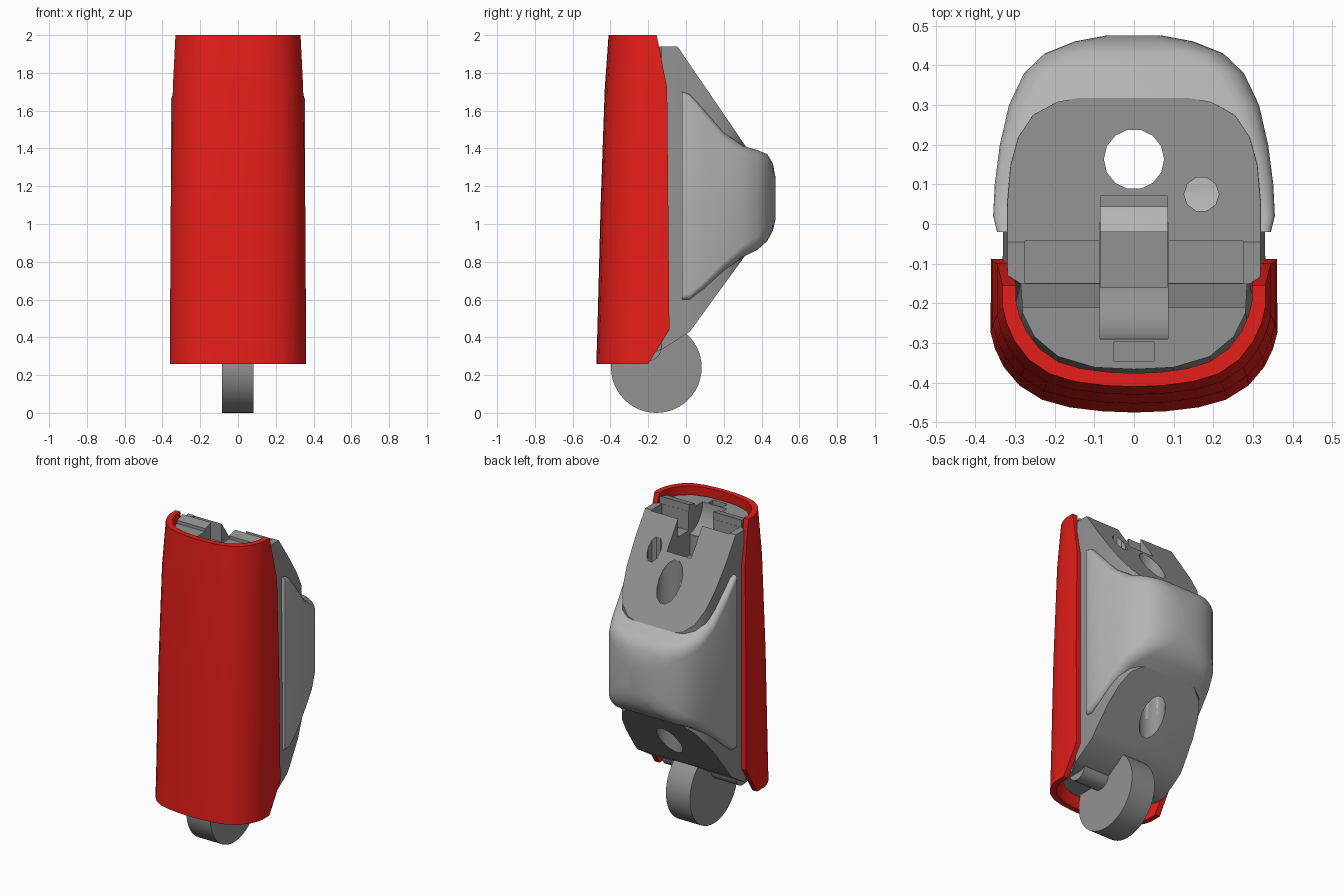
import bpy, bmesh, math

if "Cube" in bpy.data.objects:
    bpy.data.objects.remove(bpy.data.objects["Cube"])


def material(name, rgb):
    m = bpy.data.materials.new(name)
    m.diffuse_color = (*rgb, 1)
    m.use_nodes = True
    m.node_tree.nodes["Principled BSDF"].inputs["Base Color"].default_value = m.diffuse_color
    return m


red = material("red", (.79, .013, .01))
dark_grey = material("dark_grey", (.29, .29, .29))
mid_grey = material("mid_grey", (.46, .46, .46))


def loft(name, rings, mat=None):
    """Skin a list of equal-length closed rings and cap both ends."""
    bm = bmesh.new()
    vr = [[bm.verts.new(p) for p in r] for r in rings]
    n = len(rings[0])
    for a, b in zip(vr, vr[1:]):
        for i in range(n):
            j = (i + 1) % n
            bm.faces.new((a[i], a[j], b[j], b[i]))
    bm.faces.new(vr[0])
    bm.faces.new(vr[-1])
    bmesh.ops.recalc_face_normals(bm, faces=bm.faces)
    me = bpy.data.meshes.new(name)
    bm.to_mesh(me)
    bm.free()
    me.materials.append(mat or dark_grey)
    ob = bpy.data.objects.new(name, me)
    bpy.context.collection.objects.link(ob)
    return ob


def prism_x(name, yz, x0, x1, mat=None):
    return loft(name, [[(x, y, z) for y, z in yz] for x in (x0, x1)], mat)


def box(name, x, y0, y1, z0, z1):
    return prism_x(name, [(y0, z0), (y1, z0), (y1, z1), (y0, z1)], -x, x)


def circle(ca, cb, r, n):
    return [(ca + r * math.cos(2 * math.pi * i / n), cb + r * math.sin(2 * math.pi * i / n))
            for i in range(n)]


def post_z(name, x, y, r, z0, z1, n=14, mat=None):
    return loft(name, [[(a, b, z) for a, b in circle(x, y, r, n)] for z in (z0, z1)], mat)


def mirror_half(half):
    """Half outline running from x=0 outwards -> full open outline."""
    return [(-x, y) for x, y in reversed(half) if x > 1e-6] + half


def boolean(ob, cutter, op='DIFFERENCE', keep=False):
    m = ob.modifiers.new(op, 'BOOLEAN')
    m.object, m.operation, m.solver = cutter, op, 'EXACT'
    bpy.context.view_layer.objects.active = ob
    bpy.ops.object.modifier_apply(modifier=m.name)
    if not keep:
        bpy.data.objects.remove(cutter)


def smooth(ob, angle):
    bpy.ops.object.select_all(action='DESELECT')
    ob.select_set(True)
    bpy.context.view_layer.objects.active = ob
    bpy.ops.object.shade_smooth_by_angle(angle=math.radians(angle))


# Red front shell: tapered U section (width fraction, depth behind front)
U = [(0, 0), (.22, .003), (.45, .013), (.64, .032), (.8, .068), (.91, .115), (.97, .16), (1, .2)]


def shell_ring(z, w, front, edge, t=.034):
    outer = [(u * w, front + d) for u, d in U] + [(w, edge)]
    inner = [(u * (w - t), front + t + d * .9) for u, d in U] + [(w - t, edge)]
    return [(x, y, z) for x, y in mirror_half(outer) + mirror_half(inner)[::-1]]


shell = loft("front_shell", [
    shell_ring(.26, .361, -.475, -.2),
    shell_ring(.44, .36, -.469, -.088),
    shell_ring(1.1, .356, -.452, -.094),
    shell_ring(1.72, .345, -.43, -.1),
    shell_ring(2.0, .331, -.41, -.155)], red)
smooth(shell, 30)

# Grey core: plan outline trimmed by the side profile
plan = [(0, -.362), (.1, -.357), (.19, -.33), (.25, -.28), (.28, -.22), (.284, -.15),
        (.317, -.13), (.317, .05), (.307, .15), (.287, .22), (.25, .275), (.19, .308),
        (.1, .324), (0, .33)]


def core_ring(z, sx, dy):
    pts = [(x * sx, y - (dy if y < -.14 else 0)) for x, y in plan]
    full = pts + [(-x, y) for x, y in reversed(pts) if x > 1e-6]
    return [(x, y, z) for x, y in full]


core = loft("core_body", [core_ring(.1, 1.05, .055), core_ring(2.1, 1.0, 0)])
profile = prism_x("profile", [
    (-.5, .32), (-.17, .32), (-.12, .34), (.02, .43), (.36, .897), (.36, 1.347),
    (-.045, 1.94), (-.15, 1.94), (-.15, 1.985), (-.21, 1.97), (-.21, 1.95), (-.5, 1.95)], -.5, .5)
boolean(core, profile, 'INTERSECT')


# Back pad: rounded rectangles shrinking towards the rear
def pad_ring(y, w, z0, z1, r, n=4):
    pts = []
    for k, (cx, cz) in enumerate([(w - r, z1 - r), (r - w, z1 - r), (r - w, z0 + r), (w - r, z0 + r)]):
        for i in range(n + 1):
            a = math.pi / 2 * (k + i / n)
            pts.append((cx + r * math.cos(a), y, cz + r * math.sin(a)))
    return pts


pad = loft("back_pad", [pad_ring(*s) for s in [
    (-.02, .345, .60, 1.70, .02), (.02, .355, .60, 1.685, .03), (.1, .351, .66, 1.60, .04),
    (.2, .338, .75, 1.485, .05), (.3, .315, .825, 1.415, .06), (.38, .277, .865, 1.39, .07),
    (.43, .225, .91, 1.37, .08), (.46, .15, .965, 1.32, .08), (.475, .07, 1.03, 1.24, .05)]], mid_grey)

# Vertical through hole in core and pad
hole = post_z("hole", 0, .163, .076, -.2, 2.3, mat=mid_grey)
boolean(core, hole, keep=True)
boolean(pad, hole)

# Top recesses: hinge notch, cross channel, catch pocket, small blind hole
for cutter in (
        box("notch", .085, -.16, .07, 1.66, 2.2),
        prism_x("socket", circle(-.13, 1.95, .16, 32), -.0851, .0851),
        box("channel", .275, -.149, -.042, 1.82, 2.2),
        box("pocket", .05, -.345, -.297, 1.8, 2.2),
        post_z("pin_hole", .17, .075, .044, 1.5, 2.2, 10)):
    boolean(core, cutter)
smooth(core, 30)
smooth(pad, 45)

# Bottom hinge disc and its cross axle
disc = prism_x("hinge_disc", circle(-.157, .24, .24, 48), -.086, .083)
smooth(disc, 30)
axle = prism_x("hinge_axle", circle(-.2, .345, .07, 20), -.26, .26)
smooth(axle, 30)
